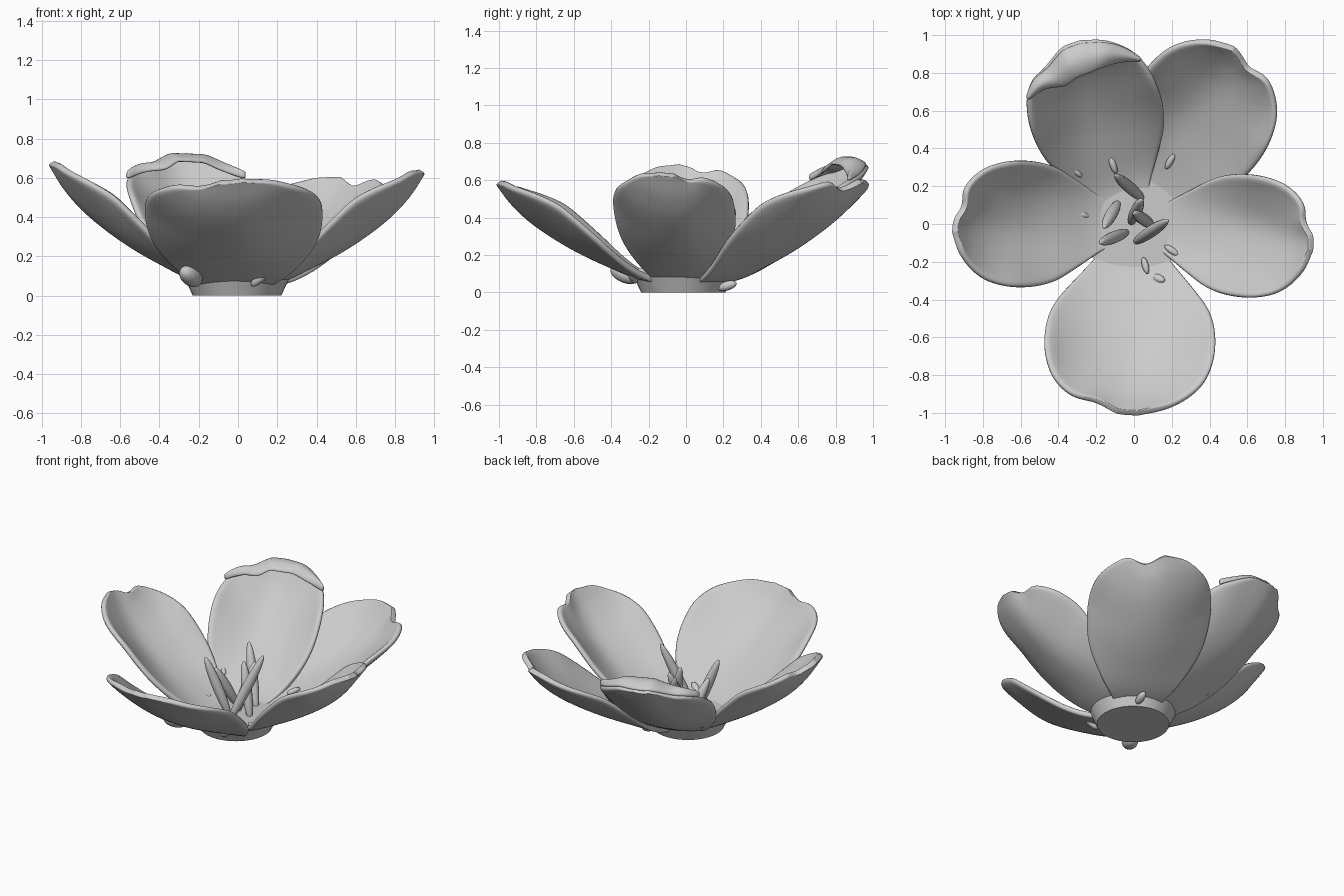
import bpy, bmesh, math
from mathutils import Vector, Matrix

if "Cube" in bpy.data.objects:
    bpy.data.objects.remove(bpy.data.objects["Cube"])

grey = bpy.data.materials.new("soft_grey")
grey.use_nodes = True
colour = (0.6, 0.6, 0.6, 1)
grey.diffuse_color = colour
grey.node_tree.nodes["Principled BSDF"].inputs["Base Color"].default_value = colour

# Fractions along a petal with its relative half width and midline height
WIDTH = [(0, .3), (.15, .38), (.3, .66), (.45, .92), (.62, 1), (.78, .93), (.88, .77), (.96, .48), (1, .12)]
RISE = [(0, .05), (.2, .07), (.4, .15), (.6, .25), (.8, .385), (.92, .5), (1, .61)]


def smooth(table, t):
    """Smooth curve through the points of a table."""
    n = len(table)
    k = max(i for i in range(n - 1) if table[i][0] <= t)
    slope = lambda i: ((table[min(i + 1, n - 1)][1] - table[max(i - 1, 0)][1]) /
                       (table[min(i + 1, n - 1)][0] - table[max(i - 1, 0)][0]))
    (x0, y0), (x1, y1) = table[k], table[k + 1]
    h = x1 - x0
    u = (t - x0) / h
    a, b = slope(k) * h, slope(k + 1) * h
    return y0 + u * (a + u * (3 * (y1 - y0) - 2 * a - b + u * (2 * (y0 - y1) + a + b)))


def finish(name, bm):
    mesh = bpy.data.meshes.new(name)
    bm.to_mesh(mesh)
    bm.free()
    obj = bpy.data.objects.new(name, mesh)
    bpy.context.collection.objects.link(obj)
    mesh.materials.append(grey)
    mesh.polygons.foreach_set("use_smooth", [True] * len(mesh.polygons))
    return obj


def sheet(name, rows, columns, point, thickness):
    """Curved sheet given thickness, with a rounded rim."""
    bm = bmesh.new()
    grid = [[bm.verts.new(point(i / rows, 2 * j / columns - 1)) for j in range(columns + 1)]
            for i in range(rows + 1)]
    for i in range(rows):
        for j in range(columns):
            bm.faces.new((grid[i][j], grid[i + 1][j], grid[i + 1][j + 1], grid[i][j + 1]))
    obj = finish(name, bm)
    solid = obj.modifiers.new("thickness", "SOLIDIFY")
    solid.thickness = thickness
    solid.offset = 0
    soft = obj.modifiers.new("rounding", "SUBSURF")
    soft.levels = soft.render_levels = 1
    return obj


def petal_point(length, half, tip, notch):
    """Cupped petal surface, reaching out along +x."""
    def point(u, s):
        t = 0.08 + 0.92 * math.sin(u * math.pi / 2)
        w = smooth(WIDTH, t)
        side = s * w
        dent = 0.045 * t ** 8 * math.exp(-((side - notch) / 0.2) ** 2)
        ripple = 0.008 * t * t * math.sin(7 * side + 5 * t)
        z = smooth(RISE, t) * tip / 0.61 + 0.19 * side * side * min(1, t * 1.5) + ripple
        return Vector(((t - dent) * length, side * half, z - dent))
    return point


# Petals: direction, length, half width, tip height, notch position
PETALS = {
    "front_petal": (268, 1.0, .455, .59, -.4),
    "left_petal": (-6, .945, .325, .64, .35),
    "back_left_petal": (58, 1.07, .385, .6, -.2),
    "back_right_petal": (109, 1.0, .355, .69, .5),
    "right_petal": (180, .95, .335, .68, -.3),
}
for name, (angle, *shape) in PETALS.items():
    petal = sheet(name, 26, 20, petal_point(*shape), 0.035)
    petal.rotation_euler.z = math.radians(angle)

# Folded lip hanging inward over the tip of the back right petal
angle, *shape = PETALS["back_right_petal"]
rim = petal_point(*shape)


def lip_point(u, s):
    outer = rim(1 - 0.42 * abs(s), 1 if s > 0 else -1)
    if abs(s) < 0.05:
        outer = rim(1, 0)
    inward = (Vector((0.6, 0, outer.z)) - outer).normalized()
    reach = 0.17 * (1 - s * s) * (1 - u)
    return outer + inward * reach + Vector((0, 0, 0.035 * math.sin(u * math.pi)))


lip = sheet("folded_lip", 5, 20, lip_point, 0.02)
lip.rotation_euler.z = math.radians(angle)

# Flat-bottomed receptacle joining the petals
bm = bmesh.new()
bmesh.ops.create_cone(bm, cap_ends=True, segments=40, radius1=.225, radius2=.27, depth=.095,
                      matrix=Matrix.Translation((-.005, -.015, .0475)))
base = finish("receptacle", bm)
for face in base.data.polygons:
    face.use_smooth = abs(face.normal.z) < 0.9


def spindle(name, start, end, radius):
    """Tapered pod between two points."""
    start, end = Vector(start), Vector(end)
    axis = end - start
    bm = bmesh.new()
    bmesh.ops.create_uvsphere(bm, u_segments=14, v_segments=12, radius=1)
    turn = axis.to_track_quat("Z", "Y").to_matrix().to_4x4()
    size = Matrix.Diagonal((radius, radius, axis.length / 2, 1))
    bm.transform(Matrix.Translation((start + end) / 2) @ turn @ size)
    return finish(name, bm)


# Stamens leaning out from the centre
STAMENS = [((.05, .13, .06), (-.1, .26, .45)), ((-.08, .12, .06), (-.16, -.02, .36)),
           ((-.03, -.04, .06), (-.18, -.1, .46)), ((-.02, 0, .06), (.04, .13, .4)),
           ((.1, -.01, .06), (0, .06, .42)), ((0, -.1, .06), (.18, .02, .52))]
for i, (start, end) in enumerate(STAMENS):
    spindle(f"stamen_{i + 1}", start, end, 0.032)

# Small anther flecks scattered around the stamens
for i, (x, y, z) in enumerate([(.19, .33, .15), (-.31, .28, .18), (-.28, .05, .11),
                               (.2, -.14, .1), (.06, -.22, .1), (-.11, .31, .15)]):
    out = Vector((x, y, 0)).normalized() * 0.045
    spindle(f"fleck_{i + 1}", Vector((x, y, z)) - out, Vector((x, y, z + .02)) + out, 0.018)

# Small buds tucked beneath the petals
spindle("front_bud", (.07, -.27, .05), (.16, -.3, .14), 0.026)
spindle("side_bud", (-.2, -.25, .07), (-.28, -.4, .13), 0.05)
spindle("back_bud", (.12, .17, .02), (.14, .27, .05), 0.025)
